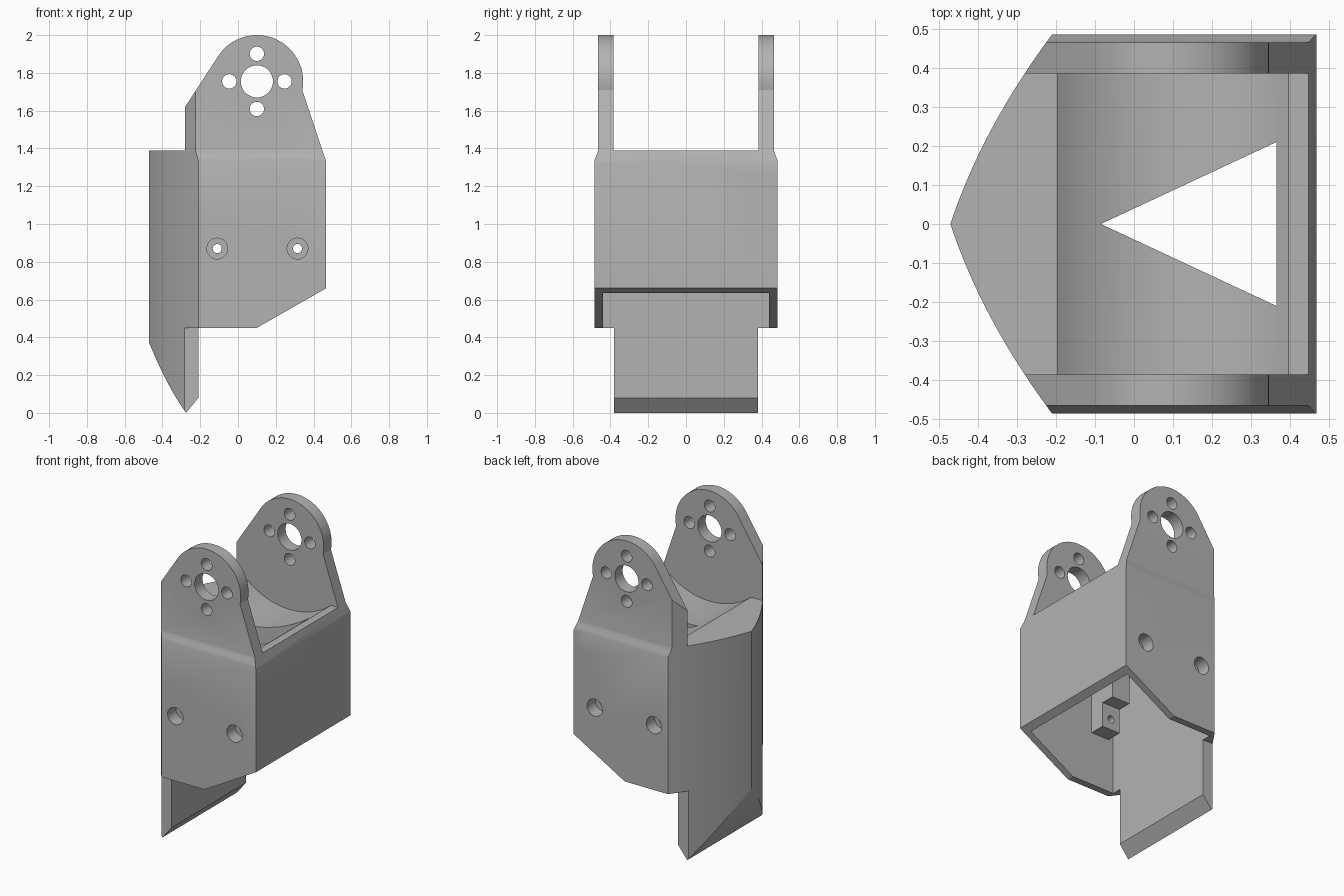
import bpy, bmesh
from math import sin, cos, pi, radians
from mathutils import Vector

if "Cube" in bpy.data.objects:
    bpy.data.objects.remove(bpy.data.objects["Cube"], do_unlink=True)

grey = bpy.data.materials.new("light_grey")
grey.use_nodes = True
colour = (0.45, 0.45, 0.45, 1)
grey.diffuse_color = colour
grey.node_tree.nodes["Principled BSDF"].inputs["Base Color"].default_value = colour


def prism(name, outline, axis, lo, hi):
    """Extrude a 2D outline along one axis; the two others are taken in xyz order."""
    place = {"x": lambda a, b, c: (c, a, b),
             "y": lambda a, b, c: (a, c, b),
             "z": lambda a, b, c: (a, b, c)}[axis]
    bm = bmesh.new()
    face = bm.faces.new([bm.verts.new(place(a, b, lo)) for a, b in outline])
    new = bmesh.ops.extrude_face_region(bm, geom=[face])["geom"]
    shift = Vector(place(0, 0, hi - lo))
    bmesh.ops.translate(bm, vec=shift, verts=[g for g in new if isinstance(g, bmesh.types.BMVert)])
    bmesh.ops.recalc_face_normals(bm, faces=bm.faces)
    mesh = bpy.data.meshes.new(name)
    bm.to_mesh(mesh)
    bm.free()
    obj = bpy.data.objects.new(name, mesh)
    mesh.materials.append(grey)
    bpy.context.collection.objects.link(obj)
    return obj


def circle(x, z, r, n=48):
    return [(x + r * cos(2 * pi * i / n), z + r * sin(2 * pi * i / n)) for i in range(n)]


def rect(x0, x1, z0, z1):
    return [(x0, z0), (x1, z0), (x1, z1), (x0, z1)]


def combine(target, tool, operation):
    """Apply one boolean and drop the tool."""
    mod = target.modifiers.new(operation, "BOOLEAN")
    mod.operation, mod.object, mod.solver = operation, tool, "EXACT"
    bpy.context.view_layer.objects.active = target
    bpy.ops.object.modifier_apply(modifier=mod.name)
    bpy.data.objects.remove(tool, do_unlink=True)


HUB_X, HUB_Z, HUB_R = 0.1, 1.755, 0.245
WALL_Y, EAR_IN, EAR_OUT = 0.44, 0.385, 0.465

# Side outline: round ear, slanted skirt, pointed tongue
ear_arc = [(HUB_X + HUB_R * cos(radians(a)), HUB_Z + HUB_R * sin(radians(a)))
           for a in range(145, -14, -3)]
tongue = [(-0.275 - 0.195 * t, 0.37 * t - 0.1 * t * (1 - t)) for t in [i / 12 for i in range(13)]]
tongue = [(x, max(z, 0)) for x, z in tongue]
tongue = [(-0.275 - 0.195 * (i / 12), 0.37 * (0.72 * i / 12 + 0.28 * (i / 12) ** 2)) for i in range(13)]
tongue.reverse()
side = ([(-0.47, 1.39), (-0.28, 1.39), (-0.28, 1.62)] + ear_arc
        + [(0.467, 1.33), (0.467, 0.66), (0.1, 0.45), (-0.21, 0.45), (-0.21, 0.08)]
        + tongue[::-1])
bracket = prism("bracket_body", side, "y", -0.6, 0.6)

# Plan outline: flat sides running into a pointed curved nose
steps = [i / 20 for i in range(21)]
half = [(-0.47 + 0.26 * t - 0.1 * t * (1 - t), 0.485 * t) for t in steps]
plan = half + [(0.467, 0.485), (0.467, -0.485)] + [(x, -y) for x, y in half[:0:-1]]
combine(bracket, prism("plan_tool", plan, "z", -0.1, 2.1), "INTERSECT")

# End outline: two ears on shoulders, narrowed at the tongue
end = [(0.38, -0.1), (0.38, 0.45), (0.485, 0.45), (0.485, 1.335), (0.478, 1.355),
       (0.468, 1.38), (EAR_OUT, 1.395), (EAR_OUT, 2.1), (EAR_IN, 2.1), (EAR_IN, 1.39)]
end += [(-y, z) for y, z in reversed(end)]
combine(bracket, prism("end_tool", end, "x", -0.6, 0.6), "INTERSECT")

# Hollow underside
combine(bracket, prism("pocket_tool", rect(-0.21, 0.422, 0.3, 1.17), "y", -WALL_Y, WALL_Y), "DIFFERENCE")

# Stepped screw bosses inside the side walls
for x in (-0.11, 0.315):
    for s in (-1, 1):
        for inner, z0 in ((0.34, 0.8), (0.25, 0.96)):
            ys = sorted((s * inner, s * (WALL_Y + 0.01)))
            boss = prism("boss", rect(x - 0.065, x + 0.065, z0, 1.2), "y", *ys)
            combine(bracket, boss, "UNION")

# Round trough between the ears and triangular opening below it
combine(bracket, prism("trough_tool", circle(HUB_X, HUB_Z, 0.47, 128), "y", -EAR_IN, EAR_IN), "DIFFERENCE")
triangle = [(-0.085, 0), (0.365, -0.21), (0.365, 0.21)]
combine(bracket, prism("opening_tool", triangle, "z", 1.0, 1.6), "DIFFERENCE")

# Hub holes through the ears
d = 0.146
for dx, dz, r in ((0, 0, 0.085), (d, 0, 0.038), (-d, 0, 0.038), (0, d, 0.038), (0, -d, 0.038)):
    combine(bracket, prism("hub_tool", circle(HUB_X + dx, HUB_Z + dz, r), "y", -0.6, 0.6), "DIFFERENCE")

# Counterbored screw holes through the side walls
for x in (-0.11, 0.315):
    for s in (-1, 1):
        for r, depth in ((0.055, 0.4), (0.024, 0.3)):
            ys = sorted((s * depth, s * 0.6))
            combine(bracket, prism("screw_tool", circle(x, 0.87, r, 32), "y", *ys), "DIFFERENCE")

# Keep a single material and smooth only the curved walls
bracket.data.materials.clear()
bracket.data.materials.append(grey)
for p in bracket.data.polygons:
    p.material_index = 0
bpy.ops.object.select_all(action="DESELECT")
bracket.select_set(True)
bpy.context.view_layer.objects.active = bracket
bpy.ops.object.shade_smooth_by_angle(angle=radians(20))
